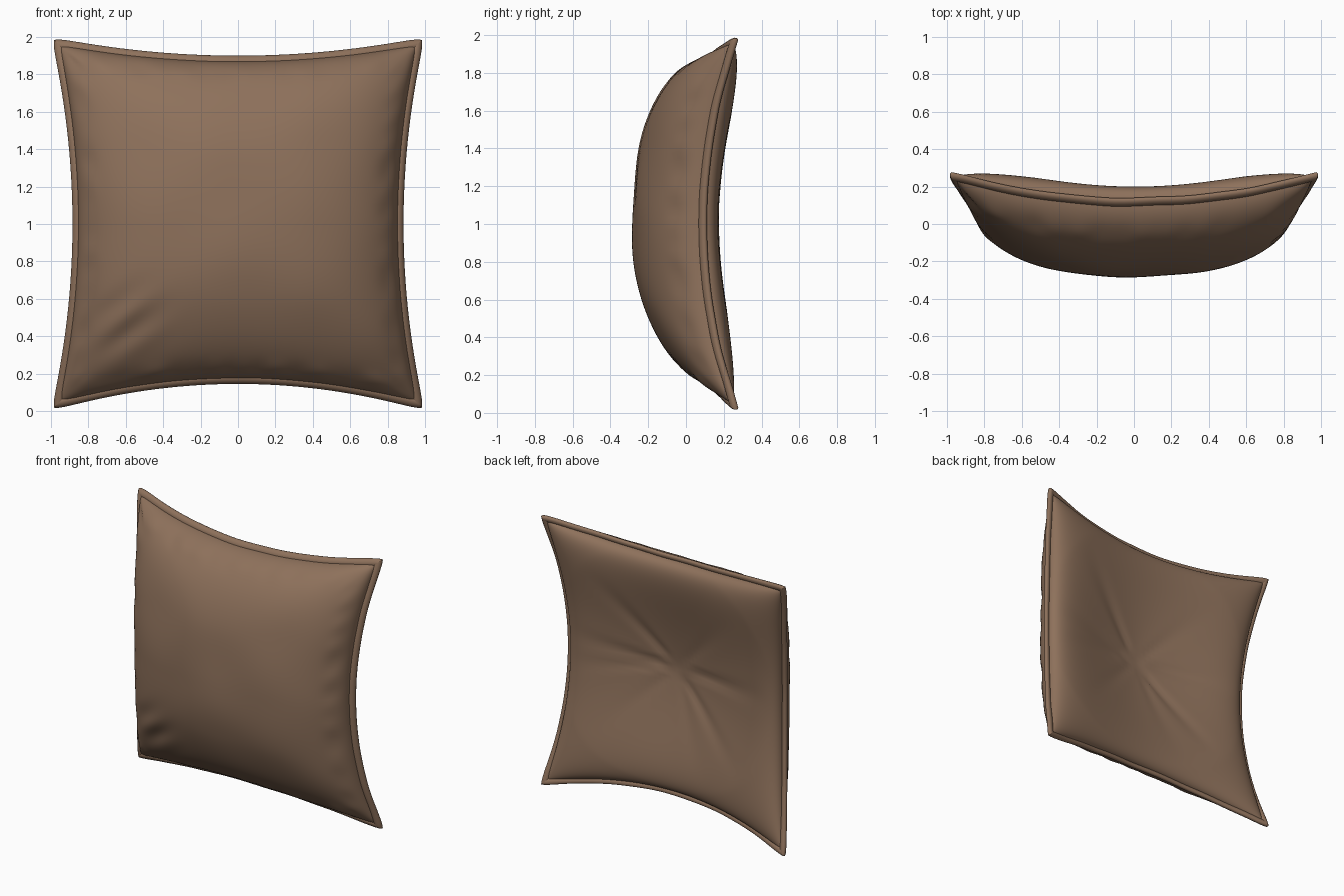
import bpy, bmesh, math
from mathutils import Vector, noise

if "Cube" in bpy.data.objects:
    bpy.data.objects.remove(bpy.data.objects["Cube"])

N = 84           # body grid divisions
INSET = 0.965    # body edge inside the stitched rim


def plan(u, v):
    """Square with pulled-in sides, dished backwards at the corners."""
    k = 1 - 0.014 * abs(u * v) ** 24
    u, v = u * k, v * k
    x = u * (1 - 0.115 * (1 - v * v))
    z = 1 + v * (1 - (0.10 if v > 0 else 0.145) * (1 - u * u))
    y = 0.272 - 0.175 * (1 - v * v) - 0.145 * (1 - u * u)
    return Vector((x, y, z))


def swell(u, v):
    """Stuffing amount: 1 in the middle, 0 at the edge; the bottom is softer."""
    pu = max(0, 1 - abs(u) ** 4) ** 0.45
    p, a = (5, 0.45) if v > 0 else (3.4, 0.52)
    return pu * max(0, 1 - abs(v) ** p) ** a


def front_point(u, v):
    w = swell(u, v)
    pt = plan(u * INSET, v * INSET)
    lump = 0.012 * noise.noise(Vector((u * 2.2, v * 2.2, 3.1)))
    # diagonal folds in the lower left corner
    near = math.exp(-((u + 0.68) ** 2 + (v + 0.6) ** 2) / 0.035)
    fold = 0.012 * near * math.sin(22 * (v - 0.7 * u))
    # small puckers along the seam
    edge = max(abs(u), abs(v))
    along = u if abs(v) > abs(u) else v
    pucker = 0.016 * math.exp(-((edge - 0.93) / 0.05) ** 2) * noise.noise(Vector((along * 7, u, v)))
    pt.y += -0.236 * w + (lump + fold) * min(1, w * 1.5) + pucker * min(1, w * 3)
    return pt


# creases radiating from the tuft on the back: angle, depth, width
CREASES = [(6, 0.016, 0.10), (-8, 0.012, 0.09), (46, 0.016, 0.11),
           (178, 0.018, 0.10), (225, 0.018, 0.10), (250, 0.006, 0.12),
           (135, 0.006, 0.14), (-45, 0.006, 0.14)]


def back_point(u, v):
    w = swell(u, v)
    pt = plan(u * INSET, v * INSET)
    a, b = u - 0.035, v - 0.05
    r = math.sqrt(a * a + b * b + 0.0008)
    ang = math.atan2(b, a)
    crease = 0
    for deg, depth, width in CREASES:
        d = math.remainder(ang - math.radians(deg), 2 * math.pi)
        crease += depth * math.exp(-(d / width) ** 2)
    fade = min(1, r / 0.15) * max(0, 1 - r / 0.95)
    pt.y += w * (0.098 + 0.085 * min(r, 1.0) ** 0.85) - crease * fade * 1.3
    return pt


def finish(bm, name, mat):
    bmesh.ops.remove_doubles(bm, verts=bm.verts, dist=0.0004)
    bmesh.ops.recalc_face_normals(bm, faces=bm.faces)
    me = bpy.data.meshes.new(name)
    bm.to_mesh(me)
    bm.free()
    ob = bpy.data.objects.new(name, me)
    bpy.context.collection.objects.link(ob)
    me.materials.append(mat)
    for p in me.polygons:
        p.use_smooth = True
    return ob


fabric = bpy.data.materials.new("brown_fabric")
fabric.diffuse_color = (0.27, 0.165, 0.105, 1)
fabric.use_nodes = True
fabric.node_tree.nodes["Principled BSDF"].inputs["Base Color"].default_value = fabric.diffuse_color

# cushion body: front and back panels joined at the seam
bm = bmesh.new()
steps = [math.sin(math.pi / 2 * (2 * i / N - 1)) for i in range(N + 1)]
for func in (front_point, back_point):
    grid = [[bm.verts.new(func(u, v)) for u in steps] for v in steps]
    for j in range(N):
        for i in range(N):
            bm.faces.new((grid[j][i], grid[j][i + 1], grid[j + 1][i + 1], grid[j + 1][i]))
finish(bm, "cushion_body", fabric)

# stitched rim: flattened loop swept round the outline
bm = bmesh.new()
M, K = 60, 12
side = [math.sin(math.pi / 2 * (2 * i / M - 1)) for i in range(M)]
loop = ([(t, -1) for t in side] + [(1, t) for t in side]
        + [(-t, 1) for t in side] + [(-1, -t) for t in side])
rings = []
for n, (u, v) in enumerate(loop):
    ring = []
    wave = 0.006 * noise.noise(Vector((u * 4, v * 4, 8)))
    for k in range(K):
        t = 2 * math.pi * k / K
        s = 0.972 + 0.028 * math.cos(t)
        pt = plan(u * s, v * s)
        pt.y += 0.021 * math.sin(t) + wave
        ring.append(bm.verts.new(pt))
    rings.append(ring)
for n in range(len(rings)):
    a, b = rings[n], rings[(n + 1) % len(rings)]
    for k in range(K):
        bm.faces.new((a[k], b[k], b[(k + 1) % K], a[(k + 1) % K]))
finish(bm, "seam_rim", fabric)
